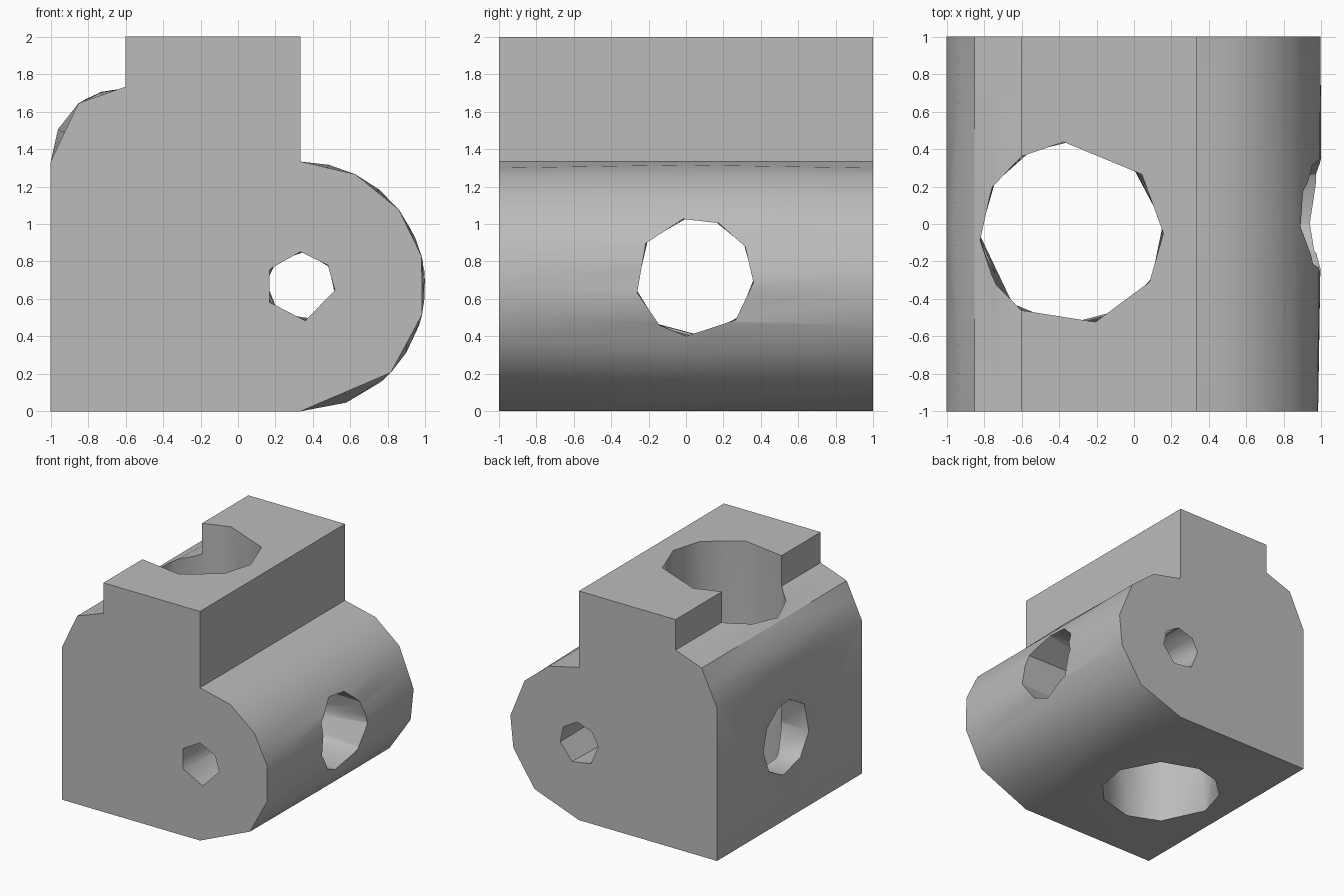
import bpy, bmesh, math
from mathutils import Vector

if "Cube" in bpy.data.objects:
    bpy.data.objects.remove(bpy.data.objects["Cube"])

steel = bpy.data.materials.new("light grey")
steel.diffuse_color = (0.5, 0.5, 0.5, 1)
steel.use_nodes = True
steel.node_tree.nodes["Principled BSDF"].inputs["Base Color"].default_value = steel.diffuse_color


def polar(cx, cy, r, deg):
    a = math.radians(deg)
    return (cx + r * math.cos(a), cy + r * math.sin(a))


def loft(name, rings, smooth_sides):
    """Skin equal-length rings, triangulating the twisted sides."""
    bm = bmesh.new()
    loops = [[bm.verts.new(p) for p in ring] for ring in rings]
    n = len(loops[0])
    for a, b in zip(loops, loops[1:]):
        for i in range(n):
            j = (i + 1) % n
            f = bm.faces.new((a[i], a[j], b[j], b[i]))
            f.smooth = i in smooth_sides
    sides = [f for f in bm.faces if f.smooth]
    bm.faces.new(loops[0][::-1])
    bm.faces.new(loops[-1])
    bmesh.ops.triangulate(bm, faces=sides)
    bmesh.ops.recalc_face_normals(bm, faces=bm.faces[:])
    me = bpy.data.meshes.new(name)
    bm.to_mesh(me)
    bm.free()
    me.materials.append(steel)
    ob = bpy.data.objects.new(name, me)
    bpy.context.collection.objects.link(ob)
    return ob


def arc(cx, cz, r, angles, full):
    """Corner points plus in-between points, either on the arc or on the chord."""
    pts = []
    for a, b in zip(angles, angles[1:]):
        p, q = polar(cx, cz, r, a), polar(cx, cz, r, b)
        mid = polar(cx, cz, r, (a + b) / 2) if full else ((p[0] + q[0]) / 2, (p[1] + q[1]) / 2)
        pts += [p, mid]
    return pts + [polar(cx, cz, r, angles[-1])]


def section(y, nose_angles, full):
    nose = arc(1 / 3, 2 / 3, 2 / 3, nose_angles, full)
    shoulder = arc(-0.6, 4 / 3, 0.4, [90, 129, 180], full)
    prof = [(-1, 0)] + nose + [(1 / 3, 2), (-0.6, 2)] + shoulder
    return [(x, y, z) for x, z in prof]


# Block body: rounded nose, raised rib and rounded shoulder
front = [-90, -43.6, -13, 14, 38, 64, 90]
middle = [-90, -47, -17, 10, 38, 64, 90]
back = [-90, -50, -18, 6, 38, 64, 90]
body = loft("bracket_body",
            [section(-1, front, False), section(0, middle, True), section(1, back, False)],
            set(range(1, 13)) | set(range(16, 20)))


def cutter(name, centre, r, angles, place, ends):
    """Slightly twisted many-sided bore; ring is extended past both faces."""
    rings = [[place(*polar(*centre, r, d), e) for d in ang]
             for ang, e in ((angles[0], ends[0] - 0.01), (angles[0], ends[0]),
                            (angles[1], ends[1]), (angles[1], ends[1] + 0.01))]
    ob = loft(name, rings, set(range(len(angles[0]))))
    ob.hide_render = True
    ob.hide_viewport = True
    return ob


# Vertical bore, cross bore and small front bore
cutters = [
    cutter("vertical_bore_cutter", (-0.333, -0.05), 0.49,
           ([6, 50, 90, 117, 147, 181, 230, 265, 304, 331],
            [0, 40, 95, 123, 150, 185, 212, 237, 285, 328]),
           lambda u, v, e: (u, v, e), (0, 2)),
    cutter("cross_bore_cutter", (0.045, 0.715), 0.317,
           ([-168, -128, -82, -42, -2, 33, 69, 98, 142],
            [-165, -126, -98, -46, -5, 31, 66, 101, 145]),
           lambda u, v, e: (e, u, v), (-1, 1)),
    cutter("front_bore_cutter", (1 / 3, 2 / 3), 0.185,
           ([-82, -6, 38, 90, 149, 153, 207],
            [-69, -10, 35, 84, 133, 173, 231]),
           lambda u, v, e: (u, e, v), (-1, 1)),
]

bpy.context.view_layer.objects.active = body
for c in cutters:
    m = body.modifiers.new(c.name, 'BOOLEAN')
    m.operation = 'DIFFERENCE'
    m.solver = 'EXACT'
    m.object = c
    bpy.ops.object.modifier_apply(modifier=m.name)
for c in cutters:
    bpy.data.objects.remove(c)

# Smooth the curved walls, keep corners crisp
body.data.set_sharp_from_angle(angle=math.radians(44))
